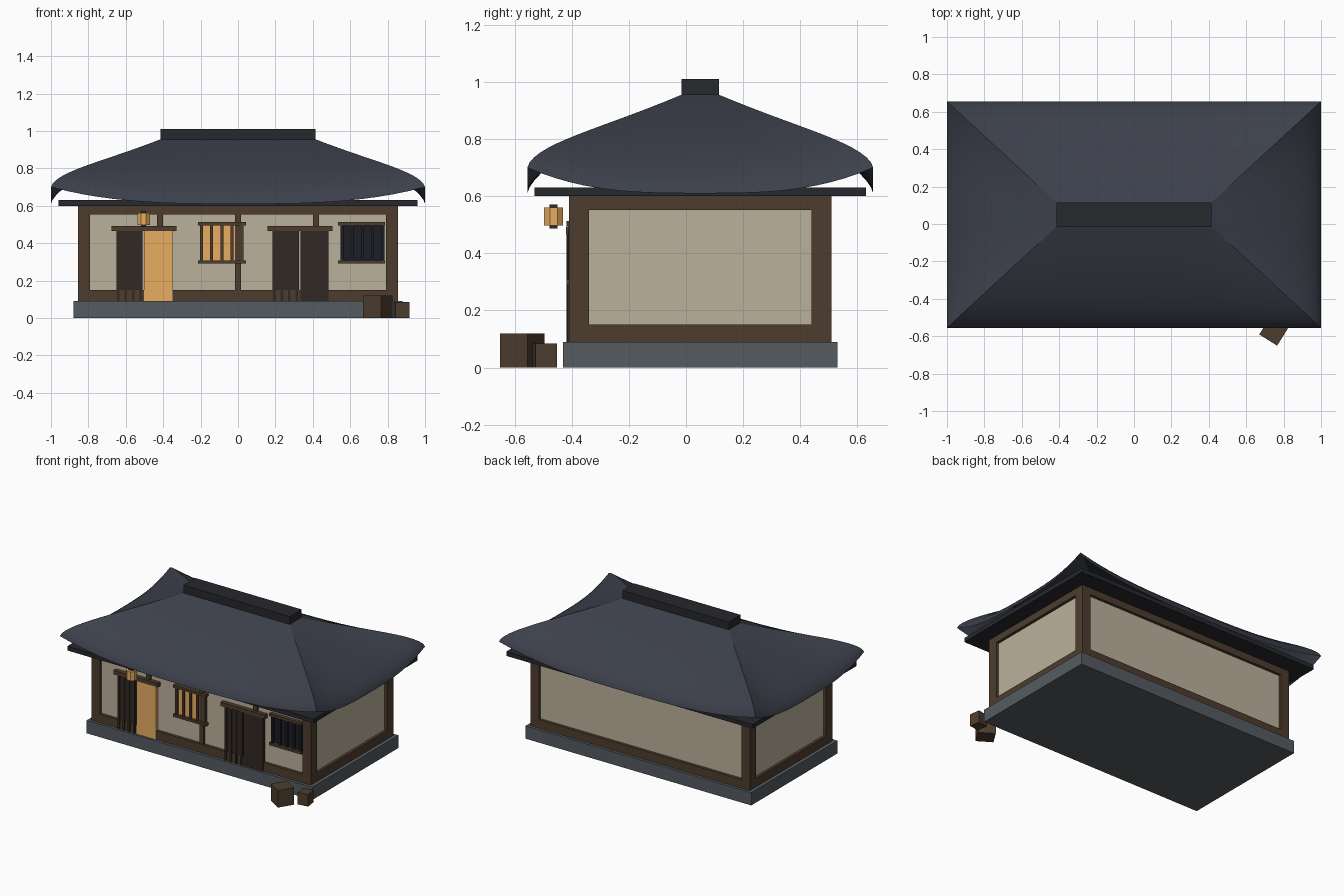
import bpy, bmesh, math
from mathutils import Matrix

if "Cube" in bpy.data.objects:
    bpy.data.objects.remove(bpy.data.objects["Cube"])

CY = 0.05  # the house sits slightly behind the origin


def material(name, rgb):
    m = bpy.data.materials.new(name)
    m.diffuse_color = (*rgb, 1)
    m.use_nodes = True
    m.node_tree.nodes["Principled BSDF"].inputs["Base Color"].default_value = m.diffuse_color
    return m


ROOF = material("slate_roof", (0.045, 0.051, 0.07))
DARK = material("dark_tile", (0.02, 0.021, 0.026))
WOOD = material("brown_wood", (0.075, 0.046, 0.027))
DOOR = material("dark_wood", (0.032, 0.022, 0.017))
PLASTER = material("plaster", (0.5, 0.44, 0.33))
STONE = material("grey_stone", (0.09, 0.105, 0.12))
GLOW = material("warm_paper", (0.8, 0.42, 0.12))
BLACK = material("dark_opening", (0.012, 0.013, 0.018))


def finish(name, bm, mat, smooth=False):
    me = bpy.data.meshes.new(name)
    for f in bm.faces:
        f.smooth = smooth
    bm.to_mesh(me)
    bm.free()
    me.materials.append(mat)
    ob = bpy.data.objects.new(name, me)
    bpy.context.collection.objects.link(ob)
    return ob


def box(name, x, y, z, mat, turn=0):
    """Box from (min, max) ranges, optionally turned about its vertical axis."""
    bm = bmesh.new()
    size = [b - a for a, b in (x, y, z)]
    bmesh.ops.create_cube(bm, size=1, matrix=Matrix.Diagonal((*size, 1)))
    ob = finish(name, bm, mat)
    ob.location = [(a + b) / 2 for a, b in (x, y, z)]
    ob.rotation_euler.z = math.radians(turn)
    return ob


# Stone base and plaster walls
box("stone_base", (-.88, .88), (-.43, .53), (0, .09), STONE)
box("plaster_walls", (-.835, .835), (-.39, .49), (.09, .6), PLASTER)

# Timber frame: corner posts, sills and top beams
for sx in (-1, 1):
    xr = sorted((sx * .79, sx * .855))
    for y0 in (-.41, .44):
        box("corner_post", xr, (y0, y0 + .07), (.09, .6), WOOD)
    for n, z in (("side_sill", (.09, .15)), ("side_beam", (.552, .6))):
        box(n, xr, (-.34, .44), z, WOOD)
for y0 in (-.41, .44):
    for n, z in (("long_sill", (.09, .15)), ("long_beam", (.552, .6))):
        box(n, (-.79, .79), (y0, y0 + .07), z, WOOD)
for x in (-.417, 0, .417):
    box("front_stud", (x - .015, x + .015), (-.405, -.38), (.15, .555), WOOD)

# Doorways: slatted panel, sliding panel and lintel
for x0, panel in ((-.65, GLOW), (.185, DOOR)):
    box("door_backing", (x0, x0 + .14), (-.412, -.39), (.15, .47), DOOR)
    for i in range(4):
        x = x0 + .01 + i * .04
        box("door_slat", (x - .007, x + .007), (-.418, -.40), (.09, .47), DOOR)
    box("sliding_door", (x0 + .148, x0 + .3), (-.415, -.39), (.09, .47), panel)
    box("door_lintel", (x0 - .027, x0 + .32), (-.42, -.385), (.466, .493), WOOD)

# Barred windows
for x0, x1, pane, bar in ((-.195, .022, GLOW, WOOD), (.555, .775, BLACK, BLACK)):
    box("window_pane", (x0, x1), (-.398, -.38), (.305, .5), pane)
    for i in range(5):
        x = x0 + (x1 - x0) * i / 4
        box("window_bar", (x - .008, x + .008), (-.412, -.39), (.305, .5), bar)
    for z in (.29, .495):
        box("window_rail", (x0 - .02, min(x1 + .022, .785)), (-.418, -.385),
            (z, z + .018), WOOD)

# Roof: four curved slopes with convex fall and upturned corners
box("eave_board", (-.96, .96), (-.53, .63), (.6, .63), DARK)
NS, NU = 14, 24
bm = bmesh.new()
for side in range(4):
    grid = []
    for i in range(NS + 1):
        s = (i / NS) ** 1.6                     # 0 at eave, 1 at ridge
        hx, hy = 1 + (.415 - 1) * s, .605 + (.065 - .605) * s
        row = []
        for j in range(NU + 1):
            u = -1 + 2 * j / NU
            z = .61 + .345 * s ** .66 + .09 * abs(u) ** 3 * (1 - s) ** 2
            x, y = ((u * hx, -hy), (hx, u * hy), (-u * hx, hy), (-hx, -u * hy))[side]
            row.append(bm.verts.new((x, y + CY, z)))
        grid.append(row)
    for i in range(NS):
        for j in range(NU):
            bm.faces.new((grid[i][j], grid[i][j + 1],
                          grid[i + 1][j + 1], grid[i + 1][j]))
finish("curved_roof", bm, ROOF, smooth=True)
box("roof_ridge", (-.415, .415), (-.016, .116), (.95, 1.01), DARK)

# Hanging lantern
bm = bmesh.new()
bmesh.ops.create_cone(bm, cap_ends=True, segments=8, radius1=.036, radius2=.036,
                      depth=.064, matrix=Matrix.Rotation(math.pi / 8, 4, 'Z'))
finish("lantern", bm, GLOW).location = (-.505, -.463, .529)
for z in (.486, .56):
    box("lantern_cap", (-.519, -.491), (-.477, -.449), (z, z + .011), DOOR)

# Crates by the front corner
box("large_crate", (.691, .804), (-.629, -.516), (0, .12), WOOD, -32)
box("small_crate", (.836, .911), (-.532, -.457), (0, .085), WOOD, 8)
